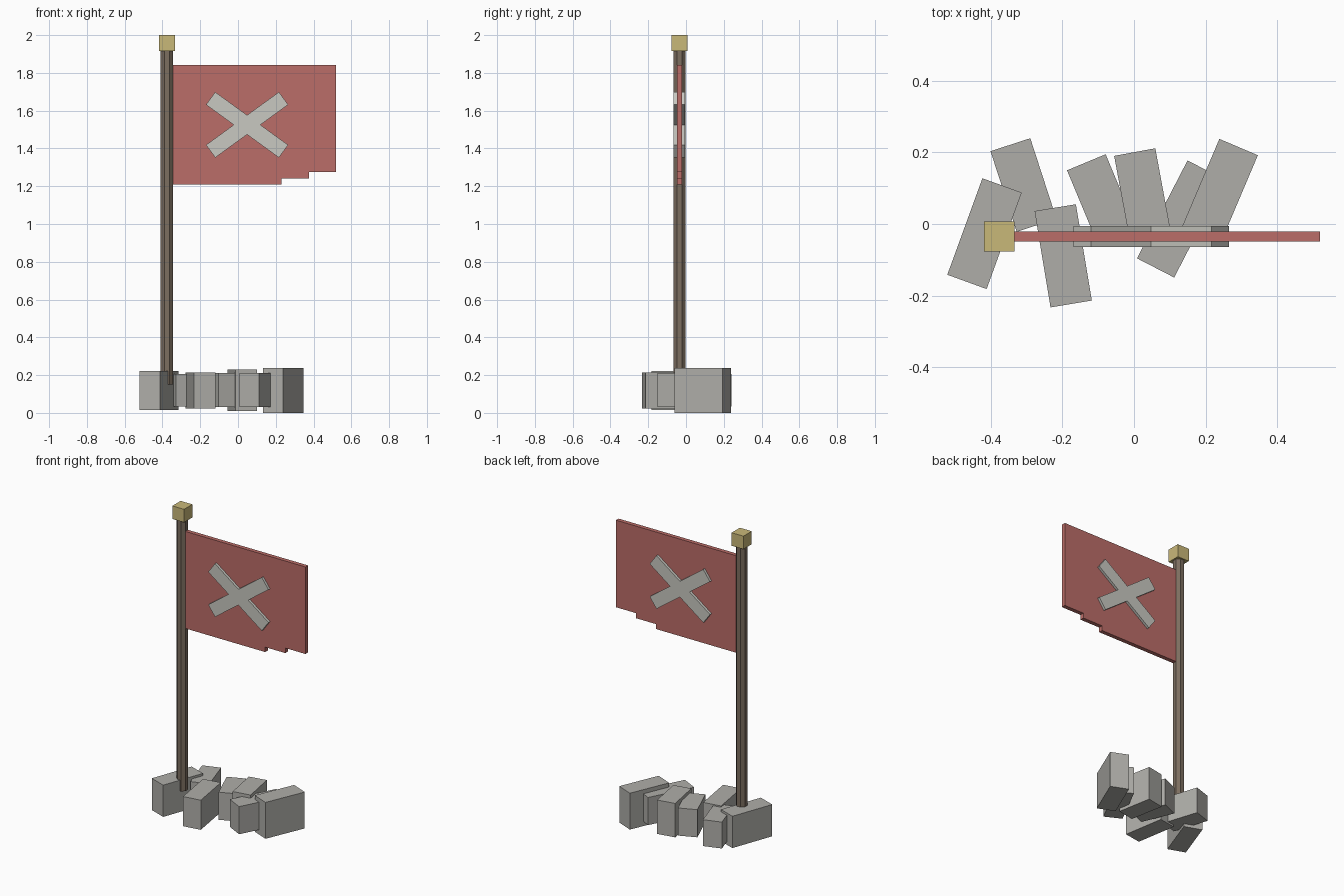
import bpy, bmesh, math
from mathutils import Matrix

if "Cube" in bpy.data.objects:
    bpy.data.objects.remove(bpy.data.objects["Cube"])


def material(name, rgb):
    # 8-bit display colour converted to linear
    lin = [((c / 255 + 0.055) / 1.055) ** 2.4 for c in rgb]
    m = bpy.data.materials.new(name)
    m.diffuse_color = (*lin, 1)
    m.use_nodes = True
    m.node_tree.nodes["Principled BSDF"].inputs["Base Color"].default_value = m.diffuse_color
    return m


STONE = material("grey stone", (175, 174, 169))
WOOD = material("brown wood", (124, 110, 96))
GOLD = material("dull gold", (201, 184, 121))
CLOTH = material("faded red cloth", (187, 109, 104))
PALE = material("pale grey", (200, 200, 193))


def add_object(name, bm, mat):
    bmesh.ops.recalc_face_normals(bm, faces=bm.faces)
    me = bpy.data.meshes.new(name)
    bm.to_mesh(me)
    bm.free()
    me.materials.append(mat)
    ob = bpy.data.objects.new(name, me)
    bpy.context.collection.objects.link(ob)
    return ob


def box(name, centre, size, mat, angle=0, axis='Z'):
    bm = bmesh.new()
    bmesh.ops.create_cube(bm, size=1, matrix=Matrix.Diagonal((*size, 1)))
    ob = add_object(name, bm, mat)
    ob.matrix_world = Matrix.Translation(centre) @ Matrix.Rotation(math.radians(angle), 4, axis)
    return ob


POLE_X, POLE_Y = -0.377, -0.035

# Loose stones around the base: x, y, length, turn, bottom, top
stones = [
    (-0.418, -0.027, 0.287, -20, 0.015, 0.222),
    (-0.309, 0.109, 0.237, 18, 0.035, 0.207),
    (-0.198, -0.089, 0.273, 9.4, 0.022, 0.215),
    (-0.091, 0.071, 0.220, 22.6, 0.030, 0.210),
    (0.023, 0.088, 0.230, 10.5, 0.010, 0.231),
    (0.131, 0.014, 0.308, -27.3, 0.030, 0.210),
    (0.239, 0.089, 0.274, -23, 0.000, 0.237),
]
for i, (x, y, length, turn, lo, hi) in enumerate(stones, 1):
    box(f"base_stone_{i}", (x, y, (lo + hi) / 2), (0.117, length, hi - lo), STONE, turn)

# Octagonal pole with flat sides facing the axes
bm = bmesh.new()
r = 0.032 / math.cos(math.pi / 8)
bmesh.ops.create_cone(bm, cap_ends=True, segments=8, radius1=r, radius2=r, depth=1.765)
bmesh.ops.rotate(bm, verts=bm.verts, matrix=Matrix.Rotation(math.pi / 8, 3, 'Z'))
# Keep a flat side towards the front whatever the starting vertex
front = min(bm.verts, key=lambda v: v.co.y)
if abs(front.co.x) < 0.001:
    bmesh.ops.rotate(bm, verts=bm.verts, matrix=Matrix.Rotation(math.pi / 8, 3, 'Z'))
pole = add_object("flag_pole", bm, WOOD)
pole.location = (POLE_X, POLE_Y, 0.15 + 1.765 / 2)

# Finial block on top
box("pole_finial", (POLE_X, POLE_Y, 1.9575), (0.085, 0.085, 0.085), GOLD)

# Flag with a stepped, torn lower corner
outline = [(-0.36, 1.21), (0.23, 1.21), (0.23, 1.242), (0.375, 1.242),
           (0.375, 1.275), (0.52, 1.275), (0.52, 1.842), (-0.36, 1.842)]
bm = bmesh.new()
face = bm.faces.new([bm.verts.new((x, POLE_Y - 0.0135, z)) for x, z in outline])
side = bmesh.ops.extrude_face_region(bm, geom=[face])
bmesh.ops.translate(bm, vec=(0, 0.027, 0),
                    verts=[g for g in side["geom"] if isinstance(g, bmesh.types.BMVert)])
add_object("flag_cloth", bm, CLOTH)

# Crossed bars passing through the cloth
for name, tilt in (("cross_bar_a", 36), ("cross_bar_b", -36)):
    box(name, (0.048, POLE_Y, 1.525), (0.477, 0.06, 0.083), PALE, tilt, 'Y')
